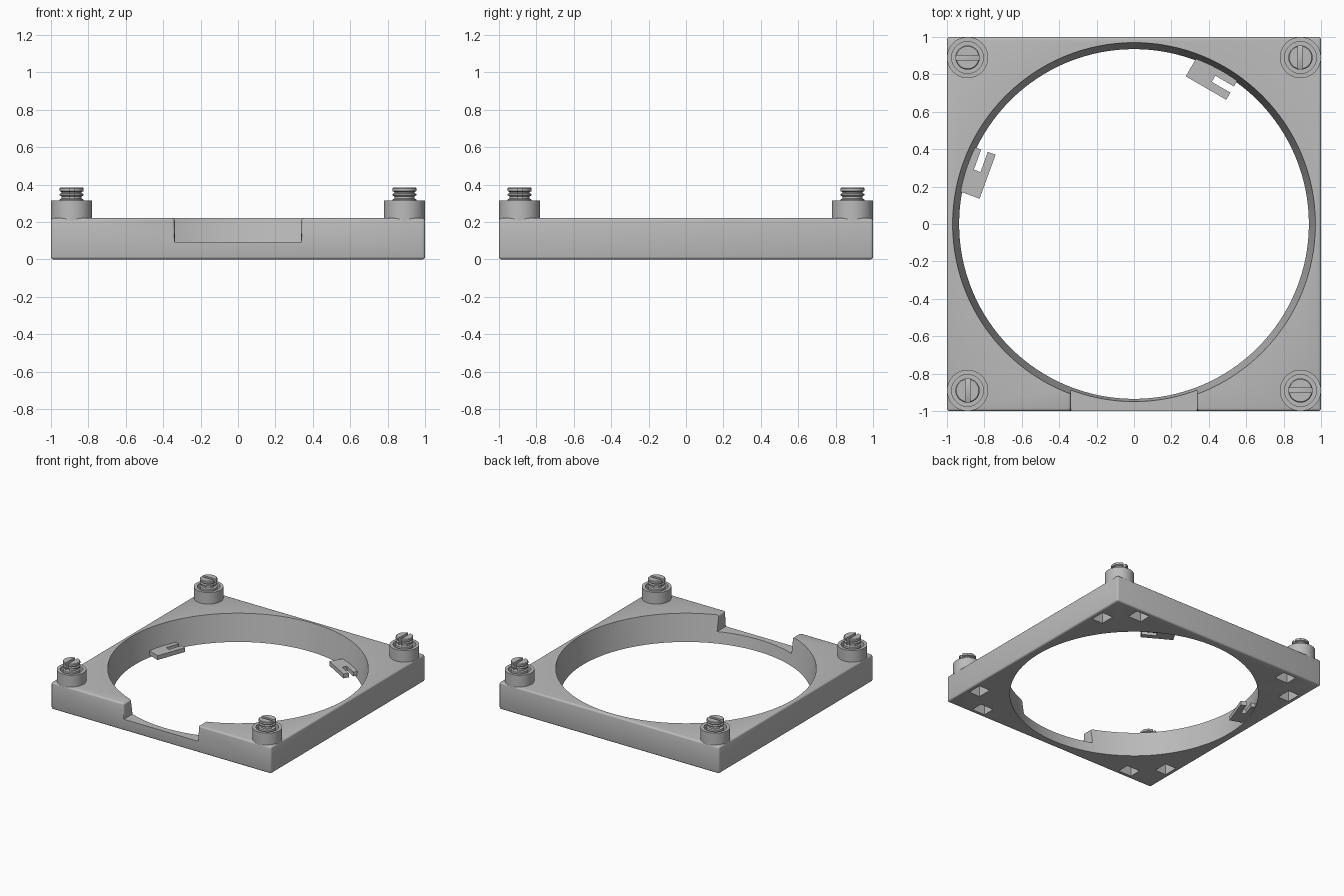
import bpy, bmesh, math
from mathutils import Matrix, Vector

cube = bpy.data.objects.get("Cube")
if cube:
    bpy.data.objects.remove(cube, do_unlink=True)

grey = bpy.data.materials.new("plain grey")
grey.use_nodes = True
COLOR = (0.5, 0.5, 0.5, 1)
grey.diffuse_color = COLOR
grey.node_tree.nodes["Principled BSDF"].inputs["Base Color"].default_value = COLOR


def make_object(name, bm):
    bmesh.ops.recalc_face_normals(bm, faces=bm.faces)
    mesh = bpy.data.meshes.new(name)
    bm.to_mesh(mesh)
    bm.free()
    mesh.materials.append(grey)
    obj = bpy.data.objects.new(name, mesh)
    bpy.context.collection.objects.link(obj)
    return obj


def box(name, lo, hi, turn=0):
    """Box between two corners, then turned about the z axis."""
    lo, hi = Vector(lo), Vector(hi)
    bm = bmesh.new()
    bmesh.ops.create_cube(bm, size=1, matrix=Matrix.Rotation(turn, 4, "Z")
                          @ Matrix.Translation((lo + hi) / 2)
                          @ Matrix.Diagonal((*(hi - lo), 1)))
    return make_object(name, bm)


def lathe(name, profile, steps):
    """Revolve a closed or axis-to-axis (radius, z) profile."""
    bm = bmesh.new()
    verts = [bm.verts.new((r, 0, z)) for r, z in profile]
    edges = [bm.edges.new(pair) for pair in zip(verts, verts[1:] + verts[:1])
             if pair[0].co.x + pair[1].co.x > 0]
    bmesh.ops.spin(bm, geom=verts + edges, cent=(0, 0, 0), axis=(0, 0, 1),
                   angle=math.tau, steps=steps, use_duplicate=False)
    bmesh.ops.remove_doubles(bm, verts=bm.verts, dist=0.0001)
    return make_object(name, bm)


def select(obj):
    bpy.ops.object.select_all(action="DESELECT")
    obj.select_set(True)
    bpy.context.view_layer.objects.active = obj


def cut(obj, cutter):
    mod = obj.modifiers.new("cut", "BOOLEAN")
    mod.operation, mod.solver, mod.object = "DIFFERENCE", "EXACT", cutter
    select(obj)
    bpy.ops.object.modifier_apply(modifier=mod.name)
    bpy.data.objects.remove(cutter, do_unlink=True)


def smooth(obj):
    select(obj)
    bpy.ops.object.shade_smooth_by_angle(angle=math.radians(35))


# Square frame with the front notch, then softened outer edges
HEIGHT = 0.22
frame = box("frame", (-1, -1, 0), (1, 1, HEIGHT))
cut(frame, box("notch_cutter", (-0.338, -1.2, 0.092), (0.338, -0.6, 0.5)))
bm = bmesh.new()
bm.from_mesh(frame.data)
outer = [e for e in bm.edges if e.is_manifold and e.calc_face_angle_signed() > 0.5
         and not all(abs(v.co.z - 0.092) < 0.001 for v in e.verts)]
bmesh.ops.bevel(bm, geom=outer, offset=0.014, segments=3, profile=0.5, affect="EDGES")
bm.to_mesh(frame.data)
bm.free()

# Tapered round opening, wider at the top
slope = 0.035 / HEIGHT
cut(frame, lathe("opening_cutter", [
    (0, -0.1), (0.935 - 0.1 * slope, -0.1),
    (0.97 + 0.1 * slope, HEIGHT + 0.1), (0, HEIGHT + 0.1)], 128))

# Two pockets under each corner
for sx in (-1, 1):
    for sy in (-1, 1):
        for px, py, wx, wy in ((0.915, 0.72, 0.05, 0.06), (0.72, 0.915, 0.06, 0.05)):
            x, y = sx * px, sy * py
            cut(frame, box("pocket_cutter", (x - wx, y - wy, -0.1), (x + wx, y + wy, 0.09)))
smooth(frame)

# Corner collars, each holding a slotted stud
COLLAR = [(0.11, 0.2), (0.11, 0.315), (0.085, 0.315), (0.085, 0.235), (0.06, 0.235), (0.06, 0.2)]
STUD = [(0, 0.21), (0.065, 0.21), (0.065, 0.32), (0.054, 0.325), (0.054, 0.337),
        (0.064, 0.342), (0.064, 0.35), (0.054, 0.355), (0.054, 0.36),
        (0.065, 0.365), (0.065, 0.38), (0.06, 0.385), (0, 0.385)]
for side, sx in (("right", -1), ("left", 1)):
    for end, sy in (("front", -1), ("back", 1)):
        collar = lathe(f"{end}_{side}_collar", COLLAR, 48)
        stud = lathe(f"{end}_{side}_stud", STUD, 48)
        turn = 0 if sx * sy < 0 else math.pi / 2
        cut(stud, box("slot_cutter", (-0.2, -0.012, 0.325), (0.2, 0.012, 0.5), turn))
        for part in (collar, stud):
            part.location = (sx * 0.89, sy * 0.89, 0)
            smooth(part)

# Two forked clips on the inner wall
for name, angle in (("back_clip", 60), ("right_clip", 160)):
    turn = math.radians(angle - 90)
    clip = box(name, (-0.155, 0.822, 0.015), (0.095, 0.945, 0.05), turn)
    cut(clip, box("fork_cutter", (-0.02, 0.866, -0.1), (0.2, 0.904, 0.2), turn))
    # Trim the corners that would reach past the frame wall
    cut(clip, lathe("trim_cutter", [(0.95, -0.1), (1.2, -0.1), (1.2, 0.2), (0.95, 0.2)], 96))
